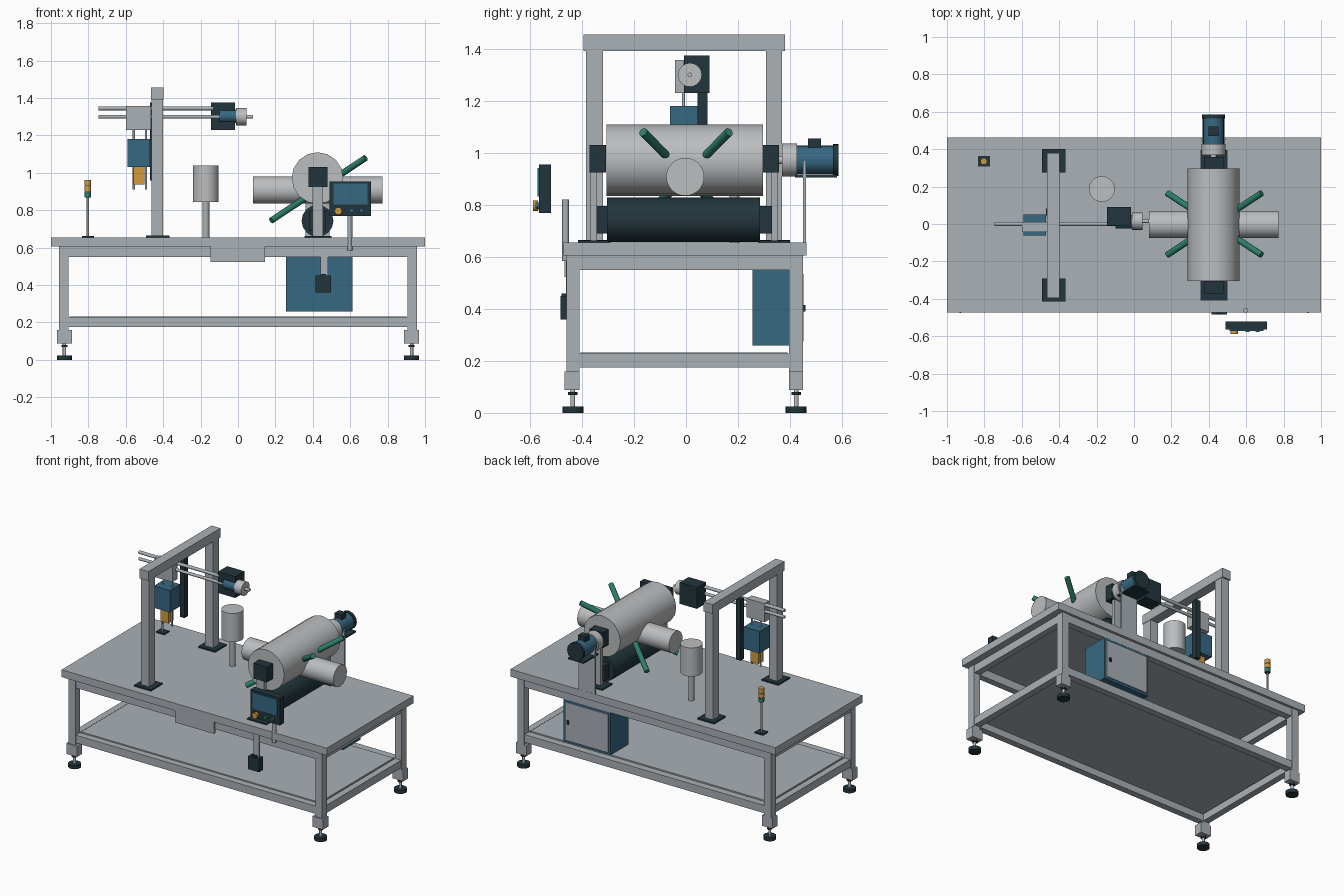
import bpy, math
from mathutils import Vector


def material(name, rgb):
    m = bpy.data.materials.new(name)
    m.diffuse_color = (*rgb, 1)
    return m


GREY = material("frame_grey", (0.40, 0.44, 0.47))
STEEL = material("bright_steel", (0.50, 0.51, 0.52))
BLUE = material("blue", (0.037, 0.138, 0.225))
DARK = material("dark_slate", (0.016, 0.036, 0.045))
GREEN = material("green", (0.025, 0.21, 0.145))
AMBER = material("amber", (0.65, 0.33, 0.045))


def box(name, x, y, z, mat):
    """Box from (min, max) ranges."""
    c = [(a + b) / 2 for a, b in (x, y, z)]
    bpy.ops.mesh.primitive_cube_add(size=1, location=c)
    o = bpy.context.object
    o.scale = [b - a for a, b in (x, y, z)]
    bpy.ops.object.transform_apply(location=False, rotation=False)
    o.name = name
    o.data.materials.append(mat)
    return o


def rod(name, a, b, r, mat, sides=24):
    """Cylinder between two points."""
    a, b = Vector(a), Vector(b)
    d = b - a
    bpy.ops.mesh.primitive_cylinder_add(vertices=sides, radius=r, depth=d.length, location=(a + b) / 2)
    o = bpy.context.object
    o.rotation_euler = d.to_track_quat('Z', 'Y').to_euler()
    o.name = name
    o.data.materials.append(mat)
    bpy.ops.object.shade_smooth_by_angle(angle=math.radians(35))
    return o


# Table
box("table_top", (-1, 1), (-0.472, 0.463), (0.605, 0.655), GREY)
box("lower_shelf", (-0.90, 0.90), (-0.405, 0.39), (0.218, 0.233), GREY)
for z0, z1, tag in ((0.55, 0.605, "upper"), (0.175, 0.228, "lower")):
    box(tag + "_front_rail", (-0.91, 0.91), (-0.455, -0.41), (z0, z1), GREY)
    box(tag + "_back_rail", (-0.91, 0.91), (0.397, 0.445), (z0, z1), GREY)
    for s in (-1, 1):
        box(tag + "_side_rail", sorted((s * 0.907, s * 0.952)), (-0.42, 0.41), (z0, z1), GREY)

# Legs with brackets and levelling feet
for s in (-1, 1):
    for y0, y1, b0, b1 in ((-0.46, -0.41, -0.467, -0.41), (0.397, 0.45, 0.397, 0.45)):
        box("leg", sorted((s * 0.905, s * 0.957)), (y0, y1), (0.09, 0.606), GREY)
        box("leg_bracket", sorted((s * 0.888, s * 0.968)), (b0, b1), (0.088, 0.16), GREY)
        c, y = s * 0.928, (y0 + y1) / 2
        rod("foot_pad", (c, y, 0), (c, y, 0.024), 0.04, DARK)
        rod("foot_stem", (c, y, 0.02), (c, y, 0.09), 0.009, STEEL)
        rod("foot_nut", (c, y, 0.068), (c, y, 0.08), 0.018, DARK, 6)

# Front plate and switch box
box("front_plate", (-0.148, 0.145), (-0.467, -0.45), (0.522, 0.606), GREY)
box("switch_bracket", (0.44, 0.48), (-0.462, -0.45), (0.44, 0.606), GREY)
box("switch_box", (0.415, 0.497), (-0.483, -0.44), (0.36, 0.45), DARK)
box("switch_knob", (0.44, 0.47), (-0.478, -0.446), (0.45, 0.46), DARK)

# Electrical cabinet
box("cabinet", (0.257, 0.613), (0.255, 0.444), (0.26, 0.552), BLUE)
box("cabinet_door", (0.272, 0.598), (0.444, 0.451), (0.275, 0.535), GREY)
box("door_handle", (0.565, 0.58), (0.451, 0.46), (0.39, 0.415), DARK)

# Control panel
rod("panel_post", (0.598, -0.463, 0.585), (0.598, -0.463, 0.82), 0.013, GREY)
box("control_panel", (0.49, 0.712), (-0.565, -0.52), (0.768, 0.955), DARK)
box("panel_screen", (0.51, 0.693), (-0.571, -0.564), (0.832, 0.942), BLUE)
rod("stop_collar", (0.536, -0.564, 0.796), (0.536, -0.575, 0.796), 0.014, AMBER)
rod("stop_button", (0.536, -0.57, 0.796), (0.536, -0.588, 0.796), 0.02, AMBER)
for x, m in ((0.607, GREEN), (0.66, BLUE)):
    rod("push_button", (x, -0.56, 0.798), (x, -0.578, 0.798), 0.011, m, 16)

# Gantry
for y0, y1 in ((-0.385, -0.32), (0.307, 0.37)):
    yc = (y0 + y1) / 2
    box("gantry_post", (-0.463, -0.402), (y0, y1), (0.655, 1.40), GREY)
    box("gantry_base", (-0.493, -0.367), (yc - 0.062, yc + 0.062), (0.655, 0.665), DARK)
box("gantry_beam", (-0.466, -0.399), (-0.395, 0.38), (1.392, 1.455), GREY)

# Horizontal arm and carriage
rod("upper_arm_rail", (-0.745, 0, 1.345), (-0.135, 0, 1.345), 0.011, GREY, 16)
rod("lower_arm_rail", (-0.745, 0, 1.30), (-0.09, 0, 1.30), 0.010, GREY, 16)
box("carriage", (-0.60, -0.466), (-0.042, 0.012), (1.23, 1.357), GREY)
for x in (-0.557, -0.492):
    rod("guide_rod", (x, -0.01, 0.912), (x, -0.01, 1.24), 0.006, GREY, 12)
box("lift_unit", (-0.59, -0.47), (-0.062, 0.05), (1.03, 1.18), BLUE)
box("lift_tool", (-0.56, -0.50), (-0.035, 0.02), (0.937, 1.03), AMBER)
box("cable_column", (-0.47, -0.435), (0.045, 0.082), (0.96, 1.375), DARK)

# Arm head
box("head_housing", (-0.145, -0.015), (-0.008, 0.09), (1.23, 1.375), DARK)
rod("head_motor", (-0.10, 0.012, 1.303), (0.0, 0.012, 1.303), 0.036, BLUE)
rod("head_chuck", (-0.01, 0.015, 1.30), (0.045, 0.015, 1.30), 0.046, STEEL, 20)
rod("head_spindle", (0.04, 0.015, 1.30), (0.08, 0.015, 1.30), 0.009, STEEL, 12)

# Vessel on a stem
rod("vessel_stem", (-0.172, 0.187, 0.65), (-0.172, 0.187, 0.85), 0.019, GREY)
rod("vessel", (-0.172, 0.187, 0.845), (-0.172, 0.187, 1.04), 0.069, STEEL, 32)

# Signal beacon
bx, by = -0.803, 0.335
box("beacon_base", (bx - 0.032, bx + 0.032), (by - 0.028, by + 0.028), (0.655, 0.663), DARK)
rod("beacon_pole", (bx, by, 0.66), (bx, by, 0.875), 0.006, GREY, 12)
for z0, z1, m in ((0.872, 0.897, GREEN), (0.901, 0.929, AMBER), (0.933, 0.962, AMBER)):
    rod("beacon_lamp", (bx, by, z0), (bx, by, z1), 0.018, m, 20)
rod("beacon_core", (bx, by, 0.868), (bx, by, 0.956), 0.016, DARK, 16)

# Mixing drum, cross tube, roller and spokes
cx = 0.425
rod("drum", (cx, -0.305, 0.972), (cx, 0.297, 0.972), 0.138, STEEL, 16)
rod("cross_tube", (0.08, -0.003, 0.908), (0.772, -0.003, 0.908), 0.073, STEEL, 32)
rod("roller", (cx, -0.303, 0.743), (cx, 0.285, 0.743), 0.085, DARK, 16)
for s in (-1, 1):
    rod("spoke", (0.178, -s * 0.165, 0.745), (0.682, s * 0.165, 1.08), 0.017, GREEN, 16)

# Bearing stands at both drum ends
for s, shift in ((-1, 0), (1, -0.015)):
    def span(a, b):
        return sorted((s * (a + shift), s * (b + shift)))
    box("stand_base", (0.355, 0.50), span(0.30, 0.41), (0.655, 0.663), DARK)
    box("stand_column", (0.397, 0.455), span(0.342, 0.368), (0.655, 0.95), GREY)
    box("drum_bearing", (0.376, 0.478), span(0.308, 0.372), (0.925, 1.03), DARK)
    box("roller_bearing", (0.38, 0.47), span(0.30, 0.345), (0.69, 0.795), DARK)

# Drive motor
rod("drive_shaft", (cx, 0.34, 0.973), (cx, 0.38, 0.973), 0.016, STEEL)
rod("gearbox", (cx, 0.37, 0.973), (cx, 0.427, 0.973), 0.064, STEEL)
rod("drive_motor", (cx, 0.425, 0.973), (cx, 0.568, 0.973), 0.055, BLUE)
rod("motor_cover", (cx, 0.565, 0.973), (cx, 0.586, 0.973), 0.061, DARK)
box("terminal_box", (0.398, 0.452), (0.47, 0.52), (1.015, 1.056), DARK)
box("motor_tray", (0.365, 0.485), (0.42, 0.58), (0.906, 0.916), DARK)
box("motor_support", (0.362, 0.489), (0.45, 0.462), (0.655, 0.972), GREY)
